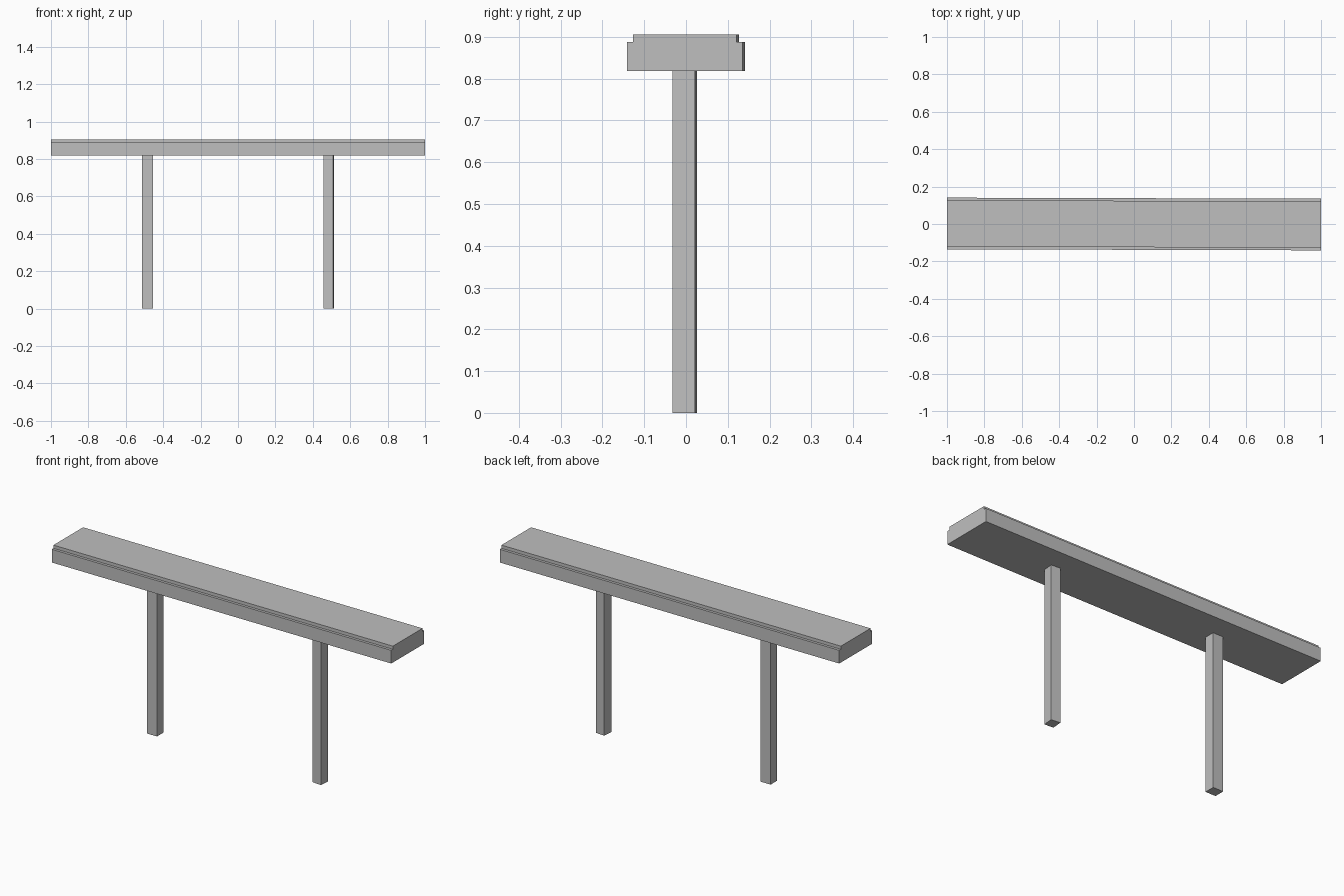
import bpy, bmesh
from math import radians
from mathutils import Matrix

if "Cube" in bpy.data.objects:
    bpy.data.objects.remove(bpy.data.objects["Cube"], do_unlink=True)

grey = bpy.data.materials.new("plain grey")
grey.use_nodes = True
grey.diffuse_color = (0.52, 0.52, 0.52, 1)
grey.node_tree.nodes["Principled BSDF"].inputs["Base Color"].default_value = grey.diffuse_color


def extrude_part(name, profile, axis, length, location, turn):
    """Extrude a closed profile symmetrically along x, or upward along z."""
    bm = bmesh.new()
    if axis == "x":
        verts = [bm.verts.new((-length / 2, a, b)) for a, b in profile]
        step = (length, 0, 0)
    else:
        verts = [bm.verts.new((a, b, 0)) for a, b in profile]
        step = (0, 0, length)
    base = bm.faces.new(verts)
    result = bmesh.ops.extrude_face_region(bm, geom=[base], use_keep_orig=True)
    top = [g for g in result["geom"] if isinstance(g, bmesh.types.BMVert)]
    bmesh.ops.translate(bm, verts=top, vec=step)
    bmesh.ops.recalc_face_normals(bm, faces=bm.faces)
    bm.transform(Matrix.Translation(location) @ Matrix.Rotation(radians(turn), 4, "Z"))
    mesh = bpy.data.meshes.new(name)
    bm.to_mesh(mesh)
    bm.free()
    mesh.materials.append(grey)
    obj = bpy.data.objects.new(name, mesh)
    bpy.context.collection.objects.link(obj)
    return obj


def rectangle(w, d):
    return [(-w / 2, -d / 2), (w / 2, -d / 2), (w / 2, d / 2), (-w / 2, d / 2)]


# Long plank with a narrow step along both upper edges
bottom, ledge, top = 0.818, 0.888, 0.905
outer, inner = 0.138, 0.124
half = [(outer, bottom), (outer, ledge), (inner, ledge), (inner, top)]
plank = half + [(-y, z) for y, z in reversed(half)]
extrude_part("plank", plank, "x", 1.998, (0, 0, 0), -0.16)

# Two square posts, the left one slightly turned
extrude_part("right_post", rectangle(0.059, 0.054), "z", bottom, (-0.484, -0.004, 0), 0)
extrude_part("left_post", rectangle(0.051, 0.054), "z", bottom, (0.486, -0.003, 0), -5)
